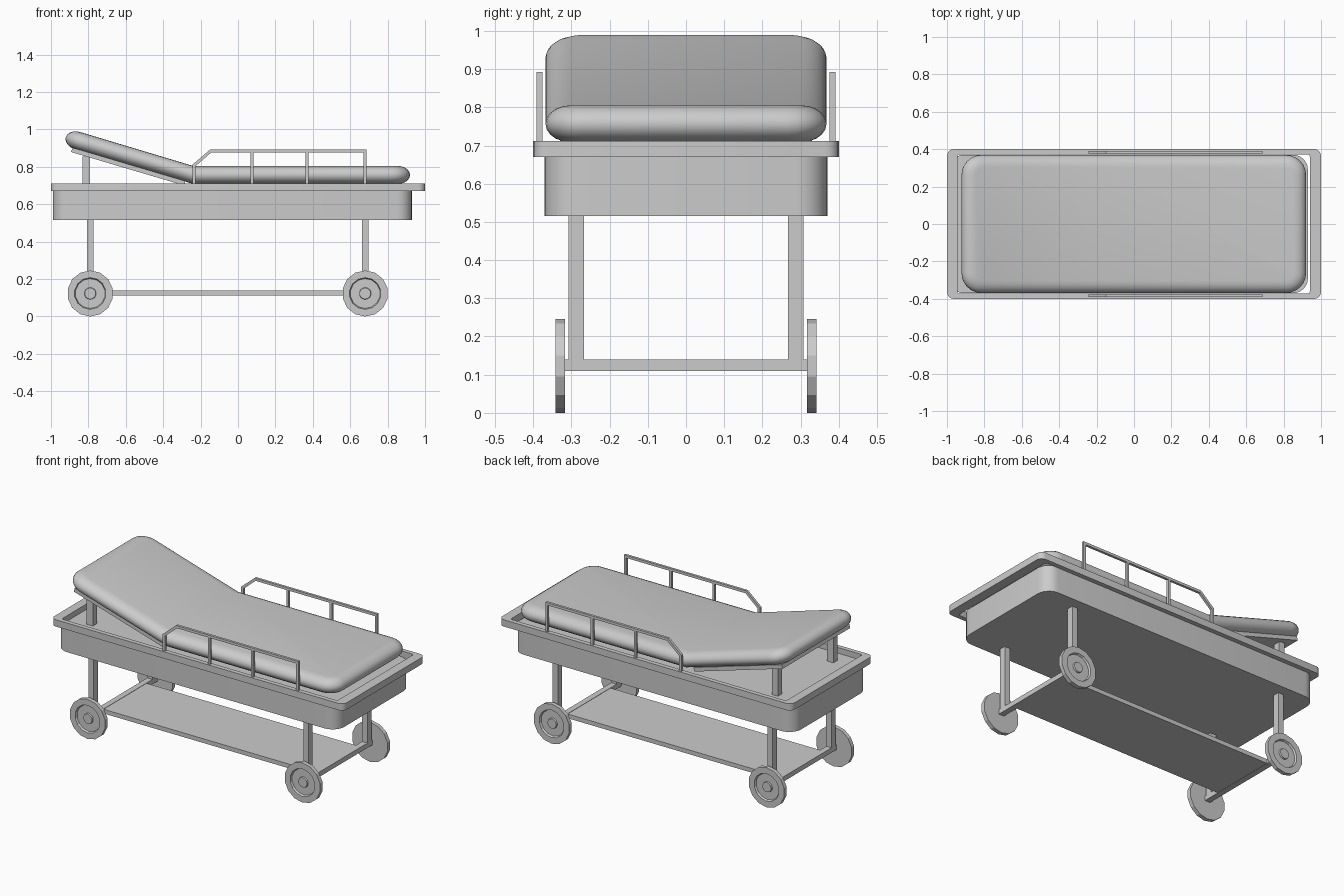
import bpy, bmesh, math
from mathutils import Matrix, Vector

if "Cube" in bpy.data.objects:
    bpy.data.objects.remove(bpy.data.objects["Cube"])


def finish(bm, name, smooth=None):
    bmesh.ops.recalc_face_normals(bm, faces=bm.faces)
    me = bpy.data.meshes.new(name)
    bm.to_mesh(me)
    bm.free()
    ob = bpy.data.objects.new(name, me)
    bpy.context.collection.objects.link(ob)
    if smooth:
        bpy.context.view_layer.objects.active = ob
        ob.select_set(True)
        bpy.ops.object.shade_smooth_by_angle(angle=math.radians(smooth))
        ob.select_set(False)
    return ob


def box(name, x0, x1, y0, y1, z0, z1):
    bm = bmesh.new()
    m = Matrix.Translation(((x0 + x1) / 2, (y0 + y1) / 2, (z0 + z1) / 2)) @ \
        Matrix.Diagonal((x1 - x0, y1 - y0, z1 - z0, 1))
    bmesh.ops.create_cube(bm, size=1, matrix=m)
    return finish(bm, name)


def prism(name, pts, y0, y1):
    """Extrude an xz outline along y."""
    bm = bmesh.new()
    f = bm.faces.new([bm.verts.new((x, y0, z)) for x, z in pts])
    ext = bmesh.ops.extrude_face_region(bm, geom=[f])["geom"]
    bmesh.ops.translate(bm, verts=[v for v in ext if isinstance(v, bmesh.types.BMVert)],
                        vec=(0, y1 - y0, 0))
    bm.faces.new([v for v in f.verts]) if not f.is_valid else None
    return finish(bm, name)


def rounded(x0, x1, hy, r, n=6):
    """Rounded rectangle in plan."""
    pts = []
    corners = ((x1 - r, hy - r), (x0 + r, hy - r), (x0 + r, r - hy), (x1 - r, r - hy))
    for k, (cx, cy) in enumerate(corners):
        for i in range(n + 1):
            a = math.pi / 2 * (k + i / n)
            pts.append((cx + r * math.cos(a), cy + r * math.sin(a)))
    return pts


def loft(bm, rings, caps=True, closed=False):
    vs = [[bm.verts.new(p) for p in ring] for ring in rings]
    pairs = list(zip(vs, vs[1:])) + ([(vs[-1], vs[0])] if closed else [])
    for a, b in pairs:
        for i in range(len(a)):
            j = (i + 1) % len(a)
            bm.faces.new((a[i], a[j], b[j], b[i]))
    if caps:
        bm.faces.new(vs[0])
        bm.faces.new(vs[-1])


def at(pts, z):
    return [(x, y, z) for x, y in pts]


# Bed body
bm = bmesh.new()
plan = rounded(-0.99, 0.93, 0.37, 0.08)
loft(bm, [at(plan, 0.515), at(plan, 0.678)])
finish(bm, "bed_body", 30)

# Raised rim frame
bm = bmesh.new()
outer, inner = rounded(-1, 1, 0.4, 0.035, 4), rounded(-0.945, 0.94, 0.372, 0.012, 4)
loft(bm, [at(outer, 0.67), at(outer, 0.712), at(inner, 0.712), at(inner, 0.67)],
     caps=False, closed=True)
finish(bm, "rim_frame", 30)

# Mattress with the head end folded up
BX, BZ, TILT = -0.24, 0.757, math.radians(16.5)
fold = Matrix.Translation((BX, 0, BZ)) @ Matrix.Rotation(TILT, 4, "Y") @ \
    Matrix.Translation((-BX, 0, -BZ))
bm = bmesh.new()
rings = []
for i in range(11):
    t = math.pi * (i / 10 - 0.5)
    d = 0.065 * (1 - math.cos(t))
    rings.append(at(rounded(-0.95 + d, 0.92 - d, 0.368 - d, 0.105 - d),
                    BZ + 0.048 * math.sin(t)))
loft(bm, rings)
bmesh.ops.bisect_plane(bm, geom=bm.verts[:] + bm.edges[:] + bm.faces[:],
                       plane_co=(BX, 0, 0), plane_no=(1, 0, 0))
for v in bm.verts:
    if v.co.x < BX - 1e-4:
        v.co = fold @ v.co
finish(bm, "mattress", 35)

# Board and props under the raised head end
board = box("head_board_support", -0.9, -0.27, -0.33, 0.33, BZ - 0.068, BZ - 0.044)
board.data.transform(fold)
for side, s in (("left", 1), ("right", -1)):
    ys = sorted((s * 0.25, s * 0.29))
    box("head_prop_" + side, -0.832, -0.79, *ys, 0.67, 0.855)

# Side rails
for side, s in (("left", 1), ("right", -1)):
    y0, y1 = sorted((s * 0.376, s * 0.391))
    prism("side_rail_" + side,
          [(-0.243, 0.7), (-0.243, 0.812), (-0.15, 0.892), (0.688, 0.892), (0.688, 0.7),
           (0.672, 0.7), (0.672, 0.876), (-0.144, 0.876), (-0.227, 0.804), (-0.227, 0.7)],
          y0, y1)
    for k, x in enumerate((0.075, 0.37)):
        box(f"rail_post_{side}_{k}", x - 0.008, x + 0.008, y0, y1, 0.7, 0.88)

# Legs, axles and wheels
for end, x in (("head", -0.79), ("foot", 0.68)):
    box("axle_" + end, x - 0.018, x + 0.018, -0.32, 0.32, 0.11, 0.14)
    for side, s in (("left", 1), ("right", -1)):
        ys = sorted((s * 0.267, s * 0.307))
        box(f"leg_{end}_{side}", x - 0.018, x + 0.018, *ys, 0.11, 0.53)
        bm = bmesh.new()
        profile = ((0.123, 0.317), (0.123, 0.342), (0.085, 0.342), (0.08, 0.33),
                   (0.032, 0.33), (0.03, 0.34))
        n = 14
        loft(bm, [[(x + r * math.sin(2 * math.pi * i / n), s * y,
                    0.123 + r * math.cos(2 * math.pi * i / n)) for i in range(n)]
                  for r, y in profile])
        finish(bm, f"wheel_{end}_{side}")

# Lower shelf
box("lower_shelf", -0.79, 0.68, -0.21, 0.21, 0.112, 0.138)
